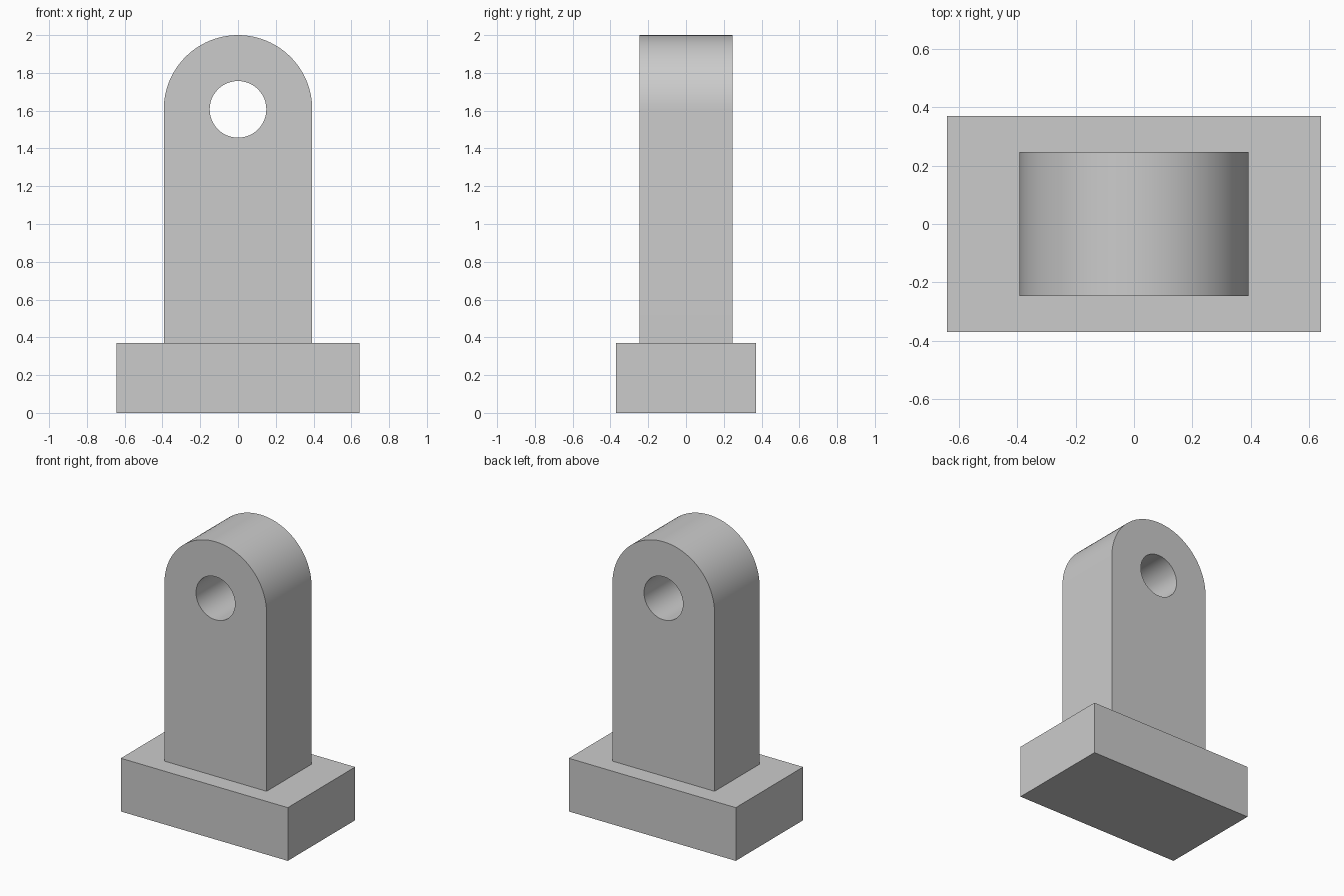
import bpy, bmesh, math
from mathutils import Vector

cube = bpy.data.objects.get("Cube")
if cube:
    bpy.data.objects.remove(cube, do_unlink=True)

BASE_W, BASE_D, BASE_H = 1.284, 0.74, 0.37
LUG_R, LUG_D, HOLE_R = 0.393, 0.494, 0.15
EYE_Z = 2 - LUG_R

grey = bpy.data.materials.new("plain grey")
grey.use_nodes = True
colour = (0.6, 0.6, 0.6, 1)
grey.diffuse_color = colour
grey.node_tree.nodes["Principled BSDF"].inputs["Base Color"].default_value = colour


def finish(bm, name):
    bmesh.ops.recalc_face_normals(bm, faces=bm.faces)
    mesh = bpy.data.meshes.new(name)
    bm.to_mesh(mesh)
    bm.free()
    mesh.materials.append(grey)
    obj = bpy.data.objects.new(name, mesh)
    bpy.context.collection.objects.link(obj)
    return obj


def arc(radius, start, end, steps):
    angles = [start + (end - start) * i / steps for i in range(steps + 1)]
    return [(radius * math.cos(a), EYE_Z + radius * math.sin(a)) for a in angles]


# Rectangular base block
bm = bmesh.new()
bmesh.ops.create_cube(bm, size=1)
bmesh.ops.scale(bm, vec=(BASE_W, BASE_D, BASE_H), verts=bm.verts)
bmesh.ops.translate(bm, vec=(0, 0, BASE_H / 2), verts=bm.verts)
finish(bm, "base_block")

# Round-topped upright with a pin hole: fill the profile, then extrude it
outline = arc(LUG_R, 0, math.pi, 48) + [(-LUG_R, BASE_H), (LUG_R, BASE_H)]
hole = arc(HOLE_R, 0, math.tau, 48)[:-1]
bm = bmesh.new()
for loop in (outline, hole):
    verts = [bm.verts.new((x, -LUG_D / 2, z)) for x, z in loop]
    for i, v in enumerate(verts):
        bm.edges.new((verts[i - 1], v))
bmesh.ops.triangle_fill(bm, use_beauty=True, edges=bm.edges[:], normal=Vector((0, -1, 0)))
result = bmesh.ops.extrude_face_region(bm, geom=bm.faces[:], use_keep_orig=True)
moved = [g for g in result["geom"] if isinstance(g, bmesh.types.BMVert)]
bmesh.ops.translate(bm, vec=(0, LUG_D, 0), verts=moved)
upright = finish(bm, "upright_lug")

# Smooth the curved walls, keep the rims crisp
bpy.ops.object.select_all(action="DESELECT")
upright.select_set(True)
bpy.context.view_layer.objects.active = upright
bpy.ops.object.shade_smooth_by_angle(angle=math.radians(30))
